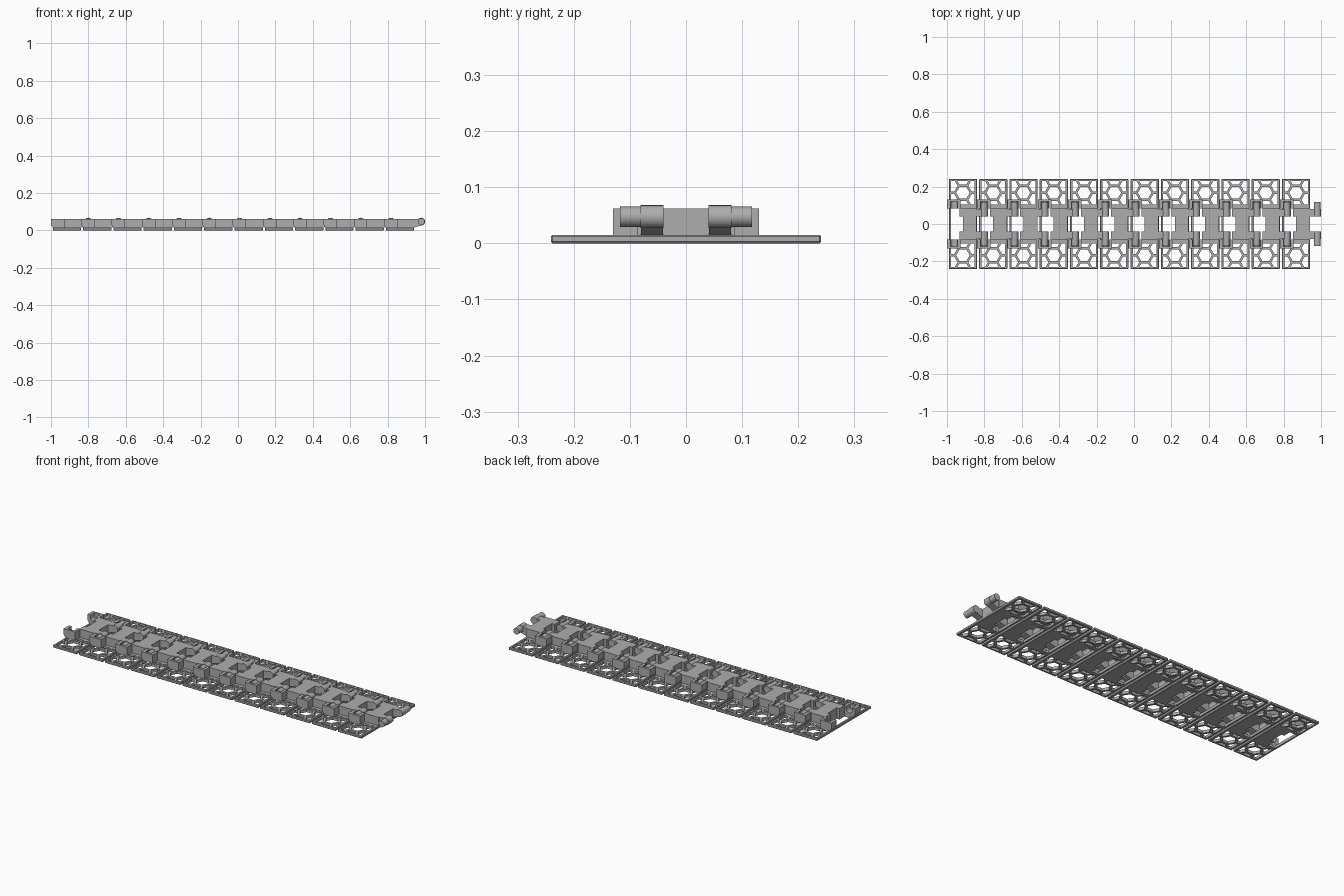
import bpy, bmesh, math
from mathutils import Vector

cube = bpy.data.objects.get("Cube")
if cube:
    bpy.data.objects.remove(cube)

LINKS, PITCH, X0 = 12, 0.1619, -0.99
WIDTH, HALF, THICK, TOP = 0.151, 0.241, 0.015, 0.062
PIN_X, PIN_Z = 0.189, 0.0475

mat = bpy.data.materials.new("grey metal")
mat.use_nodes = True
mat.diffuse_color = (0.42, 0.42, 0.42, 1)
mat.node_tree.nodes["Principled BSDF"].inputs["Base Color"].default_value = (0.42, 0.42, 0.42, 1)


def prism(bm, pts, lo, hi, axis="z"):
    """Extrude a flat outline along z or along y."""
    place = (lambda a, b, t: (a, b, t)) if axis == "z" else (lambda a, b, t: (a, t, b))
    low = [bm.verts.new(place(a, b, lo)) for a, b in pts]
    high = [bm.verts.new(place(a, b, hi)) for a, b in pts]
    faces = [bm.faces.new(low), bm.faces.new(high)]
    for i in range(len(pts)):
        j = (i + 1) % len(pts)
        faces.append(bm.faces.new((low[i], low[j], high[j], high[i])))
    bmesh.ops.recalc_face_normals(bm, faces=faces)


def rect(x1, x2, y1, y2):
    return [(x1, y1), (x2, y1), (x2, y2), (x1, y2)]


def circle(cx, cz, r, n):
    return [(cx + r * math.cos(math.tau * i / n), cz + r * math.sin(math.tau * i / n)) for i in range(n)]


def clip(pts, axis, limit, sign):
    """Keep the part of a convex outline on one side of a line."""
    out = []
    for p, q in zip(pts, pts[1:] + pts[:1]):
        dp, dq = sign * (limit - p[axis]), sign * (limit - q[axis])
        if dp >= 0:
            out.append(p)
        if dp * dq < 0:
            out.append(tuple(Vector(p).lerp(Vector(q), dp / (dp - dq))))
    return out


def finish(bm, name):
    mesh = bpy.data.meshes.new(name)
    bm.to_mesh(mesh)
    bm.free()
    mesh.materials.append(mat)
    obj = bpy.data.objects.new(name, mesh)
    bpy.context.collection.objects.link(obj)
    obj.location.x = X0
    return obj


def repeat(obj, mirror=False):
    """Mirror across the track and repeat for each link."""
    if mirror:
        m = obj.modifiers.new("mirror", "MIRROR")
        m.use_axis = (False, True, False)
    a = obj.modifiers.new("links", "ARRAY")
    a.count = LINKS
    a.use_relative_offset = False
    a.use_constant_offset = True
    a.constant_offset_displace = (PITCH, 0, 0)


# Cutter: honeycomb windows on both sides and the hinge slot
cut = bmesh.new()
R, SPACING, POCKET = 0.036, 0.075, 0.063
CX, CY = WIDTH / 2, 0.167
centres = [(0, 0)] + [(SPACING * math.cos(math.radians(a)), SPACING * math.sin(math.radians(a)))
                      for a in range(30, 390, 60)]
for hx, hy in centres:
    outline = circle(hx, hy, R, 6)
    for axis in (0, 1):
        for sign in (1, -1):
            outline = clip(outline, axis, sign * POCKET, sign)
    for side in (1, -1):
        prism(cut, [(CX + x, side * (CY + y)) for x, y in outline], -0.05, 0.05)
slot = [(0.012, -0.084), (0.058, -0.084), (0.058, -0.04), (0.075, -0.04),
        (0.075, 0.04), (0.058, 0.04), (0.058, 0.084), (0.012, 0.084)]
prism(cut, slot, -0.05, 0.05)
cutter = finish(cut, "plate_cutter")
cutter.hide_render = True

# Ground plates with softened edges and cut windows
bm = bmesh.new()
prism(bm, rect(0, WIDTH, -HALF, HALF), 0, THICK)
bmesh.ops.bevel(bm, geom=bm.edges[:], offset=0.003, segments=1, affect="EDGES")
plate = finish(bm, "track_plates")
boolean = plate.modifiers.new("windows", "BOOLEAN")
boolean.operation = "DIFFERENCE"
boolean.solver = "EXACT"
boolean.object = cutter
bpy.context.view_layer.update()
cut_mesh = bpy.data.meshes.new_from_object(plate.evaluated_get(bpy.context.evaluated_depsgraph_get()))
plate.modifiers.clear()
plate.data = cut_mesh
bpy.data.objects.remove(cutter)
repeat(plate)

# Raised centre blocks with a notch between the hinge arms
bm = bmesh.new()
block = [(0.058, -0.086), (0.149, -0.086), (0.149, 0.086), (0.058, 0.086),
         (0.058, 0.04), (0.075, 0.04), (0.075, -0.04), (0.058, -0.04)]
prism(bm, block, 0.012, TOP)
repeat(finish(bm, "centre_blocks"))

# Open hooks that hold the pins, with closed outer cheeks
bm = bmesh.new()
px = PIN_X - PITCH
front = [(-0.01, TOP), (-0.01, 0.03), (0.002, 0.012)]
cradle = [(px + 0.019 * math.cos(a), PIN_Z - 0.019 * math.sin(a))
          for a in [math.pi * i / 8 for i in range(9)]]
back = [(0.062, 0.012), (0.062, TOP), (px + 0.019, TOP)]
prism(bm, front + back + cradle + [(px - 0.019, TOP)], 0.083, 0.119, "y")
prism(bm, front + back[:2], 0.119, 0.13, "y")
repeat(finish(bm, "pin_hooks"), mirror=True)

# Hinge arms reaching to the next link
bm = bmesh.new()
arm = [(0.14, 0.015), (0.149, 0.015), (PIN_X, PIN_Z - 0.02), (PIN_X, TOP), (0.14, TOP)]
prism(bm, arm, 0.041, 0.08, "y")
repeat(finish(bm, "hinge_arms"), mirror=True)

# Round knuckles and pins
bm = bmesh.new()
prism(bm, circle(PIN_X, PIN_Z, 0.0205, 24), 0.04, 0.081, "y")
prism(bm, circle(PIN_X, PIN_Z, 0.018, 24), 0.081, 0.118, "y")
pins = finish(bm, "knuckles_and_pins")
bpy.context.view_layer.objects.active = pins
pins.select_set(True)
bpy.ops.object.shade_smooth_by_angle(angle=math.radians(40))
repeat(pins, mirror=True)
